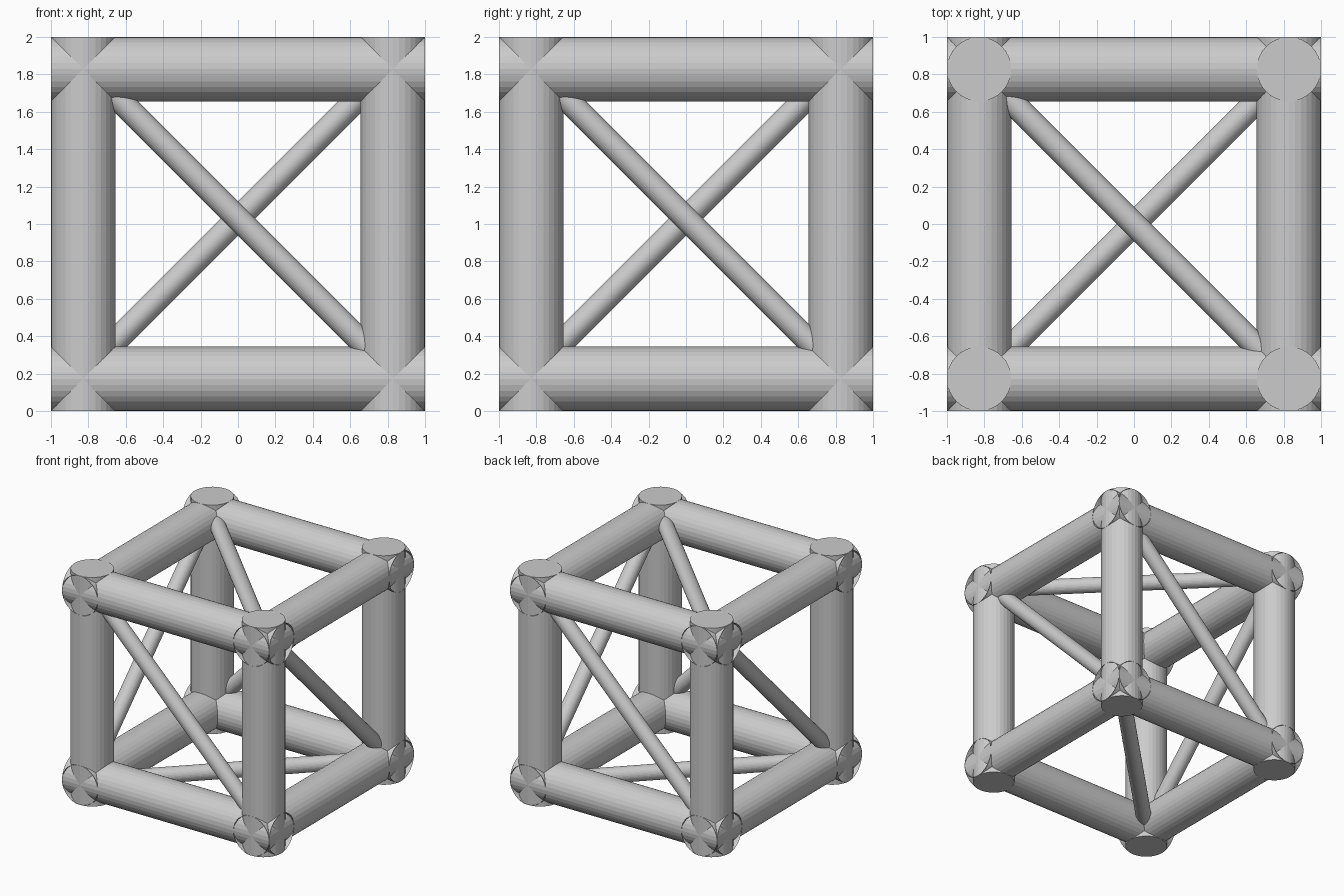
import bpy
from mathutils import Vector

if "Cube" in bpy.data.objects:
    bpy.data.objects.remove(bpy.data.objects["Cube"])

R = 0.172          # beam radius
C = 1 - R          # beam axis offset from the centre
r = 0.065          # brace radius
D = 0.846          # brace plane offset from the centre
E = 0.77           # brace half extent along each side (ends buried in the beams)
MID = Vector((0, 0, 1))


def rod(name, a, b, radius, cap):
    """Cylinder between two points given relative to the cube centre."""
    a, b = Vector(a), Vector(b)
    bpy.ops.mesh.primitive_cylinder_add(
        vertices=32, radius=radius, depth=(b - a).length, end_fill_type=cap,
        location=(a + b) / 2 + MID)
    ob = bpy.context.object
    ob.name = name
    ob.rotation_euler = (b - a).to_track_quat('Z', 'Y').to_euler()
    return ob


# Thick edge beams: posts are capped, horizontal beams are open tubes
for s in (-1, 1):
    for t in (-1, 1):
        rod("corner_post", (s * C, t * C, -1), (s * C, t * C, 1), R, 'NGON')
        rod("side_beam", (-1, s * C, t * C), (1, s * C, t * C), R, 'NOTHING')
        rod("depth_beam", (s * C, -1, t * C), (s * C, 1, t * C), R, 'NOTHING')

# Thin diagonal braces, one per face; the upright ones sit slightly high
UP = 0.03
for s in (-1, 1):
    rod("upright_brace", (-E, s * D, -s * E + UP), (E, s * D, s * E + UP), r, 'NGON')
    rod("side_brace", (s * D, -E, s * E + UP), (s * D, E, -s * E + UP), r, 'NGON')
    rod("level_brace", (-E, E * s, s * 0.852), (E, -E * s, s * 0.852), r, 'NGON')
